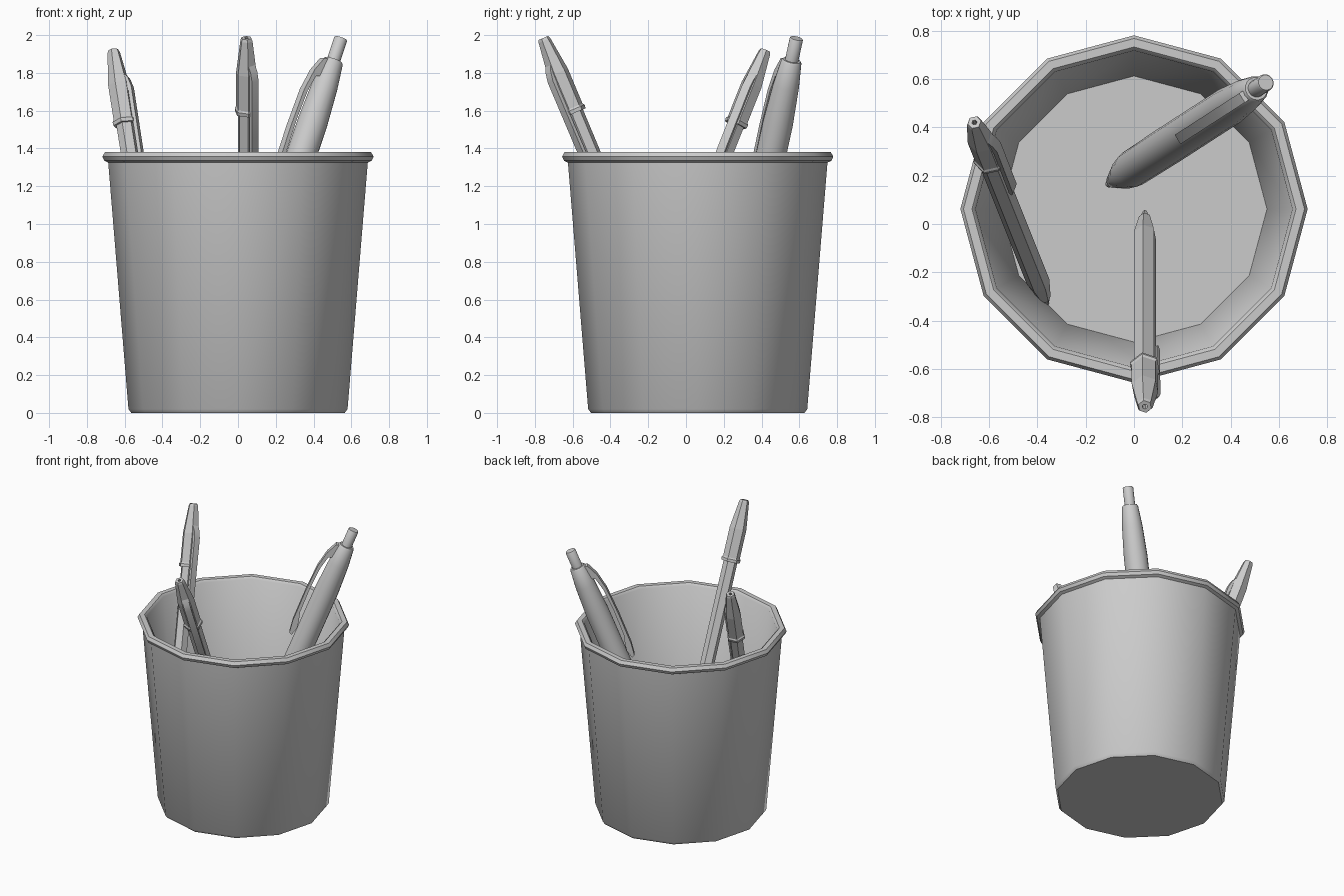
import bpy, bmesh, math
from mathutils import Vector, Matrix

if "Cube" in bpy.data.objects:
    bpy.data.objects.remove(bpy.data.objects["Cube"])


def finish(name, bm, matrix, smooth):
    bmesh.ops.remove_doubles(bm, verts=bm.verts, dist=1e-5)
    bmesh.ops.recalc_face_normals(bm, faces=bm.faces)
    bm.transform(matrix)
    me = bpy.data.meshes.new(name)
    bm.to_mesh(me)
    bm.free()
    ob = bpy.data.objects.new(name, me)
    bpy.context.collection.objects.link(ob)
    if smooth:
        bpy.ops.object.select_all(action='DESELECT')
        ob.select_set(True)
        bpy.context.view_layer.objects.active = ob
        bpy.ops.object.shade_smooth_by_angle(angle=math.radians(smooth))
    return ob


def lathe(name, profile, sides, matrix, smooth=0, turn=0.0):
    """Revolve an (r, z) profile about the local z axis."""
    bm = bmesh.new()
    rings = []
    for r, z in profile:
        if r == 0:
            rings.append([bm.verts.new((0, 0, z))] * sides)
        else:
            rings.append([bm.verts.new((r * math.cos(turn + math.tau * i / sides),
                                        r * math.sin(turn + math.tau * i / sides), z))
                          for i in range(sides)])
    for lo, hi in zip(rings, rings[1:]):
        for i in range(sides):
            j = (i + 1) % sides
            quad = list(dict.fromkeys((lo[i], lo[j], hi[j], hi[i])))
            bm.faces.new(quad)
    return finish(name, bm, matrix, smooth)


def clip(name, outline, width, matrix):
    """Extrude an (x, z) side outline to a clip of the given width."""
    bm = bmesh.new()
    face = bm.faces.new([bm.verts.new((x, -width / 2, z)) for x, z in outline])
    new = bmesh.ops.extrude_face_region(bm, geom=[face])
    verts = [v for v in new['geom'] if isinstance(v, bmesh.types.BMVert)]
    bmesh.ops.translate(bm, verts=verts, vec=(0, width, 0))
    return finish(name, bm, matrix, 30)


def pen_frame(tip, top, angle):
    """Frame at the tip: z runs along the pen, x points to the clip."""
    tip, top = Vector(tip), Vector(top)
    a = (top - tip).normalized()
    n = (Vector((0, 0, 1)) - a * a.z).normalized()
    w = n.cross(a)
    t = math.radians(angle)
    d = w * math.cos(t) + n * math.sin(t)
    m = Matrix((d, a.cross(d), a)).transposed().to_4x4()
    return Matrix.Translation(tip) @ m, (top - tip).length


# Twelve-sided cup with rolled rim
lathe("cup", [(0, 0), (.565, 0), (.58, .02), (.687, 1.325), (.708, 1.335), (.718, 1.357),
              (.705, 1.38), (.67, 1.38), (.655, 1.365), (.55, .035), (0, .035)],
      12, Matrix.Translation((0, .062, 0)), 40)


# Hexagonal capped pens
def capped_pen(name, tip, top, angle):
    m, L = pen_frame(tip, top, angle)
    hexa = math.radians(30)
    lathe(name + "_body", [(0, 0), (.009, 0), (.02, .06), (.026, .07), (.048, .25),
                           (.048, L - .38), (0, L - .38)], 6, m, turn=hexa)
    lathe(name + "_cap", [(0, L - .43), (.064, L - .43), (.066, L - .41), (.058, L - .40),
                          (.058, L - .2), (.034, L - .015), (.028, L),
                          (.011, L), (.011, L - .04), (0, L - .04)], 6, m, turn=hexa)
    clip(name + "_clip", [(.035, L - .13), (.062, L - .18), (.073, L - .23), (.07, L - .70),
                          (.06, L - .73), (.05, L - .71), (.053, L - .25), (.035, L - .25)],
         .045, m)


capped_pen("front_pen", (.045, .05, .06), (.045, -.755, 1.985), -50)
capped_pen("left_pen", (-.36, -.33, .035), (-.66, .42, 1.92), 140)

# Round push-button pen
m, L = pen_frame((-.105, .165, .06), (.545, .585, 1.983), 90)
lathe("button_pen_body", [(0, 0), (.014, 0), (.02, .05), (.03, .06), (.065, .22), (.078, .32),
                          (.081, .8), (.081, L - .48), (.07, L - .27), (.055, L - .135),
                          (.048, L - .125), (0, L - .125)], 16, m, 35)
lathe("button_pen_button", [(0, L - .15), (.036, L - .15), (.036, L - .006), (.032, L),
                            (0, L)], 16, m, 35)
clip("button_pen_clip", [(.045, L - .135), (.07, L - .14), (.105, L - .22), (.127, L - .34),
                         (.133, L - .55), (.13, L - .78), (.118, L - .87), (.098, L - .88),
                         (.082, L - .82), (.09, L - .77), (.108, L - .70), (.112, L - .5),
                         (.104, L - .34), (.085, L - .25), (.045, L - .23)], .045, m)
